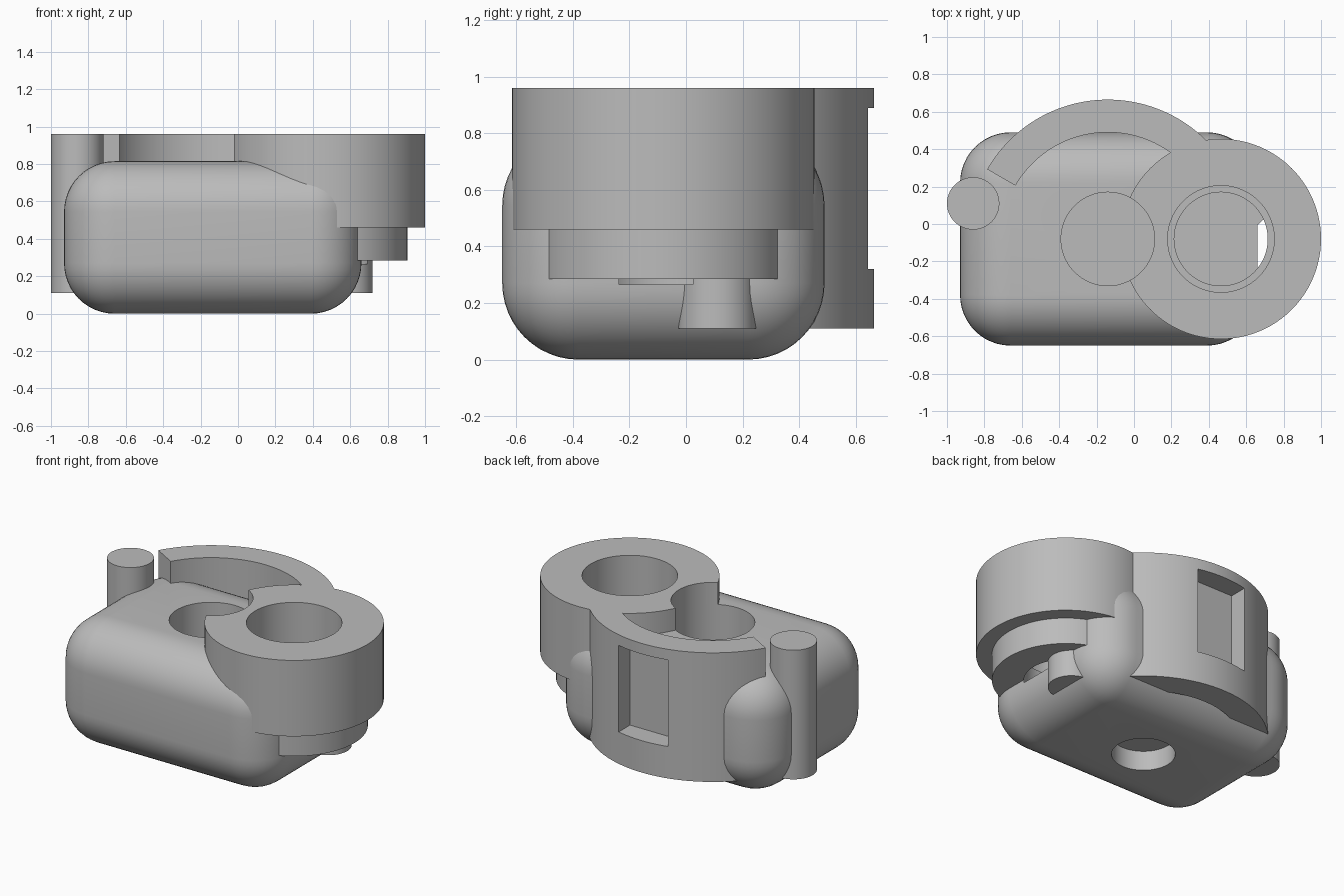
import bpy, bmesh, math
from mathutils import Matrix, Vector

cube = bpy.data.objects.get("Cube")
if cube:
    bpy.data.objects.remove(cube, do_unlink=True)

grey = bpy.data.materials.new("plain grey")
grey.use_nodes = True
tone = (0.5, 0.5, 0.5, 1)
grey.diffuse_color = tone
grey.node_tree.nodes["Principled BSDF"].inputs["Base Color"].default_value = tone

LOW, TOP = 0.11, 0.96       # underside of the posts, top rim
FLOOR, STEP = 0.265, 0.46   # bottom of the bores, shoulder height
CENTRE = (-0.14, -0.08)     # axis of the body bore and the curved wall
MOUNT = (0.465, -0.08)      # axis of the stepped ring
SEG = 96


def finish(bm, name):
    bmesh.ops.recalc_face_normals(bm, faces=bm.faces)
    mesh = bpy.data.meshes.new(name)
    bm.to_mesh(mesh)
    bm.free()
    mesh.materials.append(grey)
    ob = bpy.data.objects.new(name, mesh)
    bpy.context.collection.objects.link(ob)
    return ob


def box(name, lo, hi, radius=0):
    lo, hi = Vector(lo), Vector(hi)
    bm = bmesh.new()
    m = Matrix.Translation((lo + hi) / 2) @ Matrix.Diagonal((*(hi - lo), 1))
    bmesh.ops.create_cube(bm, size=1, matrix=m)
    if radius:
        bmesh.ops.bevel(bm, geom=bm.edges[:], offset=radius, segments=12,
                        profile=0.5, affect='EDGES')
    return finish(bm, name)


def cylinder(name, centre, r, z0, z1):
    bm = bmesh.new()
    bmesh.ops.create_cone(bm, cap_ends=True, segments=SEG, radius1=r, radius2=r, depth=z1 - z0,
                          matrix=Matrix.Translation((*centre, (z0 + z1) / 2)))
    return finish(bm, name)


def spun(name, centre, profile, start=0, end=360):
    """Turn a closed (radius, height) outline about a vertical axis."""
    bm = bmesh.new()
    turn = Matrix.Translation((*centre, 0)) @ Matrix.Rotation(math.radians(start), 4, 'Z')
    face = bm.faces.new([bm.verts.new(turn @ Vector((r, 0, z))) for r, z in profile])
    full = end - start == 360
    edges = face.edges[:]
    geom = edges if full else edges + [face]
    if full:
        bm.faces.remove(face)
    else:
        bm.faces.remove(face)
        bm.faces.new([e for e in bm.verts])
    out = bmesh.ops.spin(bm, geom=edges, cent=(*centre, 0), axis=(0, 0, 1),
                         angle=math.radians(end - start), steps=SEG)
    if full:
        bmesh.ops.remove_doubles(bm, verts=bm.verts, dist=0.0001)
    else:
        rim = [g for g in out["geom_last"] if isinstance(g, bmesh.types.BMEdge)]
        bmesh.ops.contextual_create(bm, geom=rim)
    return finish(bm, name)


def cut(ob, *cutters):
    for c in cutters:
        mod = ob.modifiers.new(c.name, 'BOOLEAN')
        mod.operation, mod.solver, mod.object = 'DIFFERENCE', 'EXACT', c
    bpy.context.view_layer.update()
    mesh = bpy.data.meshes.new_from_object(
        ob.evaluated_get(bpy.context.evaluated_depsgraph_get()))
    ob.modifiers.clear()
    ob.data = mesh


# Main parts
body = box("body", (-0.93, -0.65, 0), (0.66, 0.49, 0.815), 0.27)
mount = spun("stepped_ring", MOUNT, [(0.25, 0.285), (0.44, 0.285), (0.44, STEP), (0.535, STEP),
                                     (0.535, TOP), (0.285, TOP), (0.285, STEP), (0.25, STEP)])
wall = spun("curved_wall", CENTRE, [(0.57, LOW), (0.745, LOW), (0.745, TOP), (0.57, TOP)], 40, 150)
tall_post = cylinder("tall_post", (-0.86, 0.11), 0.14, LOW, TOP)
short_post = cylinder("short_post", (0.58, 0.11), 0.14, LOW, 0.32)

# Cutters for the bores and the window recess
body_bore = cylinder("body_bore_cutter", CENTRE, 0.25, FLOOR, 1.2)
under_bore = cylinder("under_bore_cutter", CENTRE, 0.19, -0.2, 0.13)
ring_bore = cylinder("ring_bore_cutter", MOUNT, 0.25, FLOOR, 1.2)
wide_bore = cylinder("wide_bore_cutter", MOUNT, 0.285, STEP, 1.2)
window = box("window_cutter", (-0.32, 0.525, 0.32), (0.04, 0.9, 0.89))

cut(body, body_bore, under_bore, ring_bore, wide_bore)
cut(mount, body_bore)
cut(short_post, ring_bore)
cut(wall, window)
for helper in (body_bore, under_bore, ring_bore, wide_bore, window):
    bpy.data.objects.remove(helper, do_unlink=True)

# Smooth curves with crisp edges
bpy.ops.object.select_all(action='DESELECT')
for ob in (body, mount, wall, tall_post, short_post):
    ob.select_set(True)
    bpy.context.view_layer.objects.active = ob
bpy.ops.object.shade_smooth_by_angle(angle=math.radians(30))
